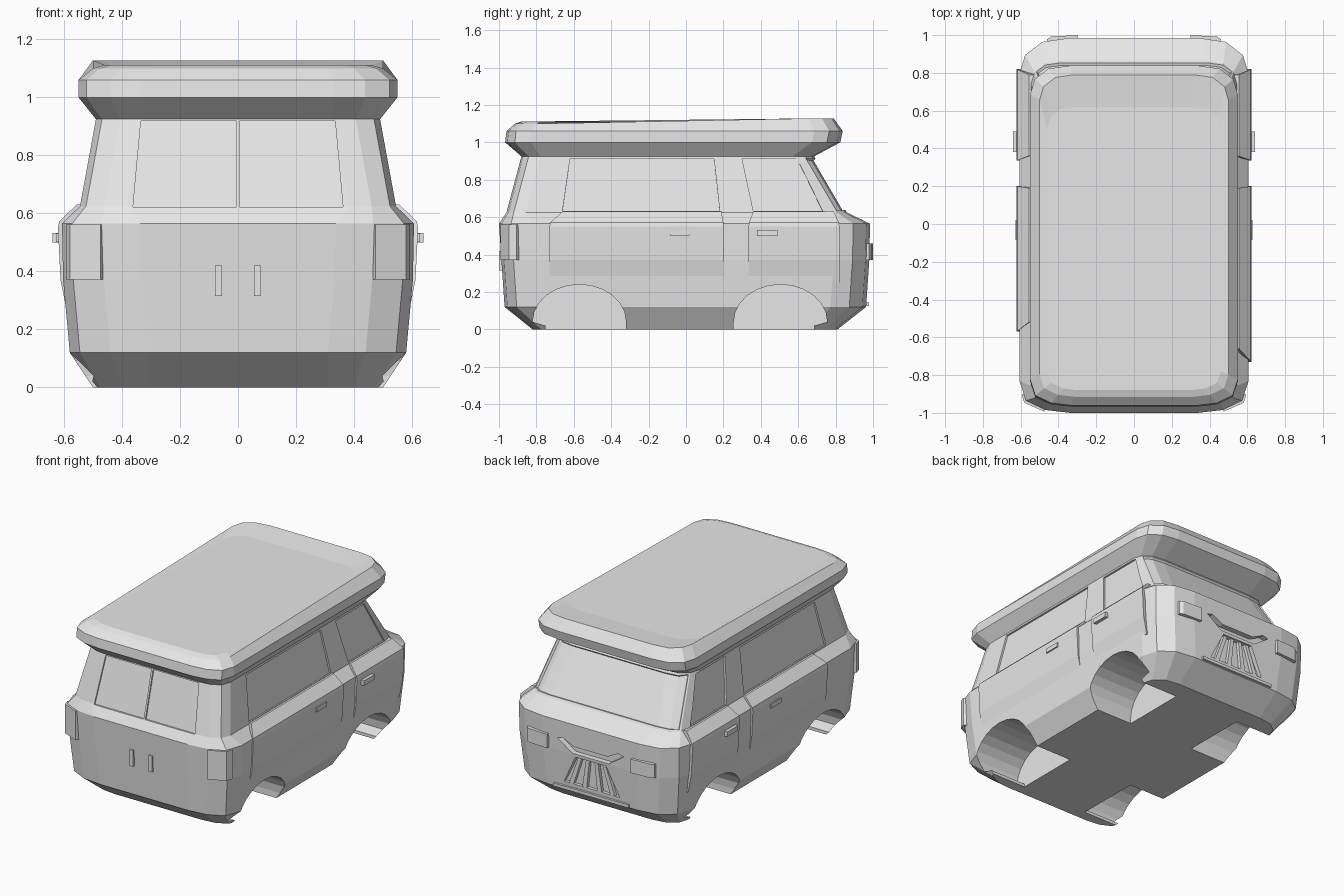
import bpy, bmesh, math
from mathutils import Vector

cube = bpy.data.objects.get("Cube")
if cube:
    bpy.data.objects.remove(cube, do_unlink=True)

paint = bpy.data.materials.new("plain_grey")
paint.use_nodes = True
GREY = (0.8, 0.8, 0.8, 1)
paint.diffuse_color = GREY
paint.node_tree.nodes["Principled BSDF"].inputs["Base Color"].default_value = GREY


def finish(name, bm):
    bmesh.ops.recalc_face_normals(bm, faces=bm.faces)
    mesh = bpy.data.meshes.new(name)
    bm.to_mesh(mesh)
    bm.free()
    mesh.materials.append(paint)
    obj = bpy.data.objects.new(name, mesh)
    bpy.context.collection.objects.link(obj)
    return obj


def loft(name, rings):
    """Skin a list of equal-length point rings and cap both ends."""
    bm = bmesh.new()
    rows = [[bm.verts.new(p) for p in ring] for ring in rings]
    n = len(rows[0])
    for a, b in zip(rows, rows[1:]):
        for i in range(n):
            bm.faces.new((a[i], a[(i + 1) % n], b[(i + 1) % n], b[i]))
    bm.faces.new(rows[0])
    bm.faces.new(rows[-1])
    return finish(name, bm)


def prism(name, points, push):
    """Extrude a flat outline along a vector."""
    push = Vector(push)
    return loft(name, [points, [Vector(p) + push for p in points]])


def cut(target, cutter):
    cutter.hide_render = True
    cutter.hide_set(True)
    mod = target.modifiers.new("cut", 'BOOLEAN')
    mod.operation = 'DIFFERENCE'
    mod.solver = 'EXACT'
    mod.object = cutter
    bpy.context.view_layer.objects.active = target
    bpy.ops.object.modifier_apply(modifier=mod.name)
    bpy.data.objects.remove(cutter, do_unlink=True)


# Body shell: rounded plan outlines stacked upward
REAR = ((0, .17), (.035, .065), (.14, .015), (.27, 0))
NOSE = ((.26, 0), (.12, .02), (.03, .09), (0, .19))


def outline(z, hw, back, front, c, lift=0):
    half = [(hw - x * c, back + y * c, z) for x, y in reversed(REAR)]
    half += [(hw - x * c, front - y * c, z + lift) for x, y in reversed(NOSE)]
    return half + [(-x, y, h) for x, y, h in reversed(half)]


# z, half width, back, front, corner size, front lift
LEVELS = (
    (0, .5, -.82, .81, .7),
    (.12, .58, -.97, .963, 1),
    (.37, .603, -.987, .98, 1),
    (.565, .607, -1, .984, 1),
    (.625, .545, -.96, .86, .6),
    (.925, .49, -.88, .685, .6),
    (1, .55, -.967, .825, .8),
    (1.06, .55, -.96, .838, .8),
    (1.1, .5, -.915, .79, .7, .028),
    (1.112, .46, -.88, .62, .6),
)
body = loft("body", [outline(*level) for level in LEVELS])

# Wraparound windscreen, sunk into the cab
bm = bmesh.new()
bm.from_mesh(body.data)
bm.normal_update()
screen = []
for f in bm.faces:
    c = f.calc_center_median()
    if .65 < c.z < .9 and f.normal.y > .5:
        screen.append(f)
bmesh.ops.inset_region(bm, faces=screen, thickness=.014, depth=0)
bmesh.ops.inset_region(bm, faces=screen, thickness=.004, depth=-.014)
bm.to_mesh(body.data)
bm.free()


def side_x(z):
    return .545 - (z - .625) * .18


def back_y(z):
    return -.96 + (z - .625) * .267


# Wheel arches, with a small sloping floor at the outer end
for s in (1, -1):
    for mid, end in ((.505, 1), (-.57, -1)):
        arch = [(mid - end * .25, -.1), (mid - end * .25, .03)]
        for i in range(13):
            a = math.pi * (1 - i / 12)
            arch.append((mid + end * .25 * math.cos(a), .04 + .2 * math.sin(a)))
        arch += [(mid + end * .18, .02), (mid + end * .18, -.1)]
        arch.pop(1)
        cut(body, prism("arch_cutter", [(s * .24, y, z) for y, z in arch], (s * .6, 0, 0)))

# Side windows: bottom rear, bottom front, top front, top rear
LOW, HIGH = .632, .91
for s in (1, -1):
    for y0, y1, y2, y3 in ((-.66, .18, .15, -.62), (.36, .73, .595, .3)):
        pts = [(s * (side_x(z) - .012), y, z)
               for y, z in ((y0, LOW), (y1, LOW), (y2, HIGH), (y3, HIGH))]
        cut(body, prism("window_cutter", pts, (s * .1, 0, .018)))

# Twin rear windows
for s in (1, -1):
    pts = [(s * x, back_y(z) + .01, z)
           for x, z in ((.006, LOW - .01), (.362, LOW - .01), (.335, .918), (.006, .918))]
    cut(body, prism("rear_window_cutter", pts, (0, -.1, 0)))

# Grille: upper slot and flared opening with bars
slot = ((-.24, .45), (-.2, .46), (-.12, .42), (.12, .42), (.2, .46), (.24, .45), (.13, .375), (-.13, .375))
mouth = ((-.11, .355), (.11, .355), (.2, .17), (-.2, .17))
for shape in (slot, mouth):
    cut(body, prism("grille_cutter", [(x, .945, z) for x, z in shape], (0, .2, 0)))
for i, t in enumerate((-.75, -.27, .27, .75)):
    bar = ((t * .11 - .012, .36), (t * .11 + .012, .36), (t * .2 + .016, .165), (t * .2 - .016, .165))
    prism(f"grille_bar_{i + 1}", [(x, .93, z) for x, z in bar], (0, .036, 0))
prism("grille_lip", [(-.27, .92, .125), (.27, .92, .125), (.27, .92, .145), (-.27, .92, .145)], (0, .058, 0))

# Raised door skins that follow the side of the body
SKIN = ((.25, .588), (.37, .612), (.55, .621), (.572, .617), (.63, .557))


def door(name, s, y0, y1, slant0, slant1):
    def edge(y, slant):
        pts = [(s * x, y + slant * (.621 - x) / .064, z) for z, x in SKIN[2:]]
        pts = [(s * x, y, z) for z, x in SKIN[:2]] + pts
        return pts + [(s * .52, pts[-1][1], .63), (s * .52, y, .25)]
    loft(name, [edge(y0, slant0), edge(y1, slant1)])


door("left_side_door", 1, -.73, .2, .07, -.01)
door("right_side_door", -1, -.57, .2, .05, -.01)


def box(name, x, y, z):
    pts = [(x[0], y[0], z[0]), (x[1], y[0], z[0]), (x[1], y[1], z[0]), (x[0], y[1], z[0])]
    prism(name, pts, (0, 0, z[1] - z[0]))


# Parts repeated on both sides
for s, side in ((1, "left"), (-1, "right")):
    door(side + "_cab_door", s, .335, .82, .025, -.03)
    box(side + "_cab_handle", (s * .6, s * .64), (.38, .49), (.5, .532))
    box(side + "_side_handle", (s * .6, s * .627), (-.085, .02), (.502, .53))
    box(side + "_rear_handle", (s * .055, s * .08), (-1, -.97), (.315, .42))
    lamp = ((.475, -.993), (.58, -.947), (.594, -.905), (.55, -.87), (.45, -.94))
    prism(side + "_tail_lamp", [(s * x, y, .372) for x, y in lamp], (0, 0, .19))
    light = ((.3, 1), (.44, .992), (.46, .978), (.46, .92), (.3, .92))
    prism(side + "_headlight", [(s * x, y, .37) for x, y in light], (0, 0, .09))
